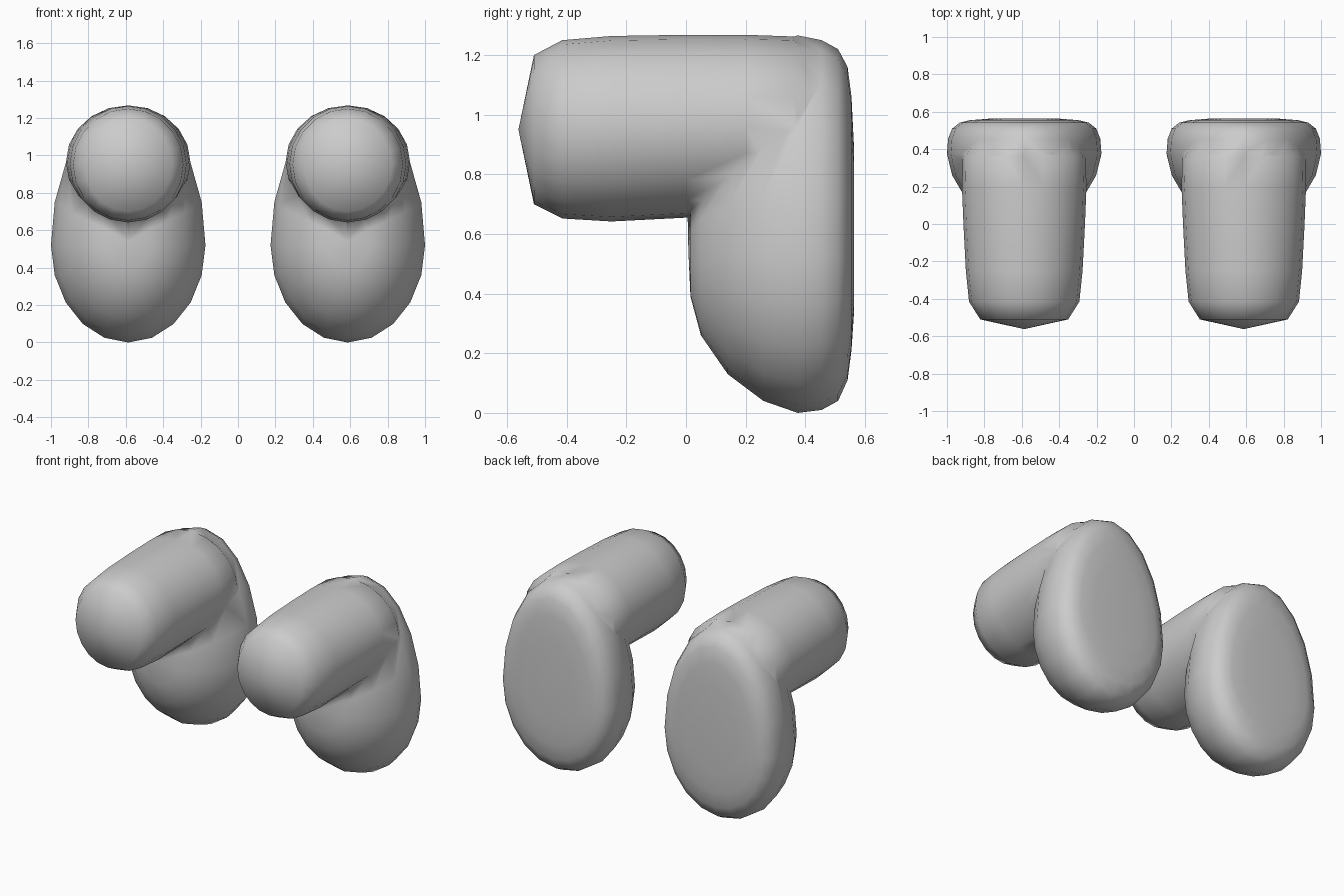
import bpy, bmesh, math

if "Cube" in bpy.data.objects:
    bpy.data.objects.remove(bpy.data.objects["Cube"])

SIDES = 20
CX = 0.587  # sideways offset of each leg


def loft(name, rings, zmid=None, tips=(None, None)):
    """Rings are (y, half width, bottom z, top z); zmid is the widest height."""
    bm = bmesh.new()
    loops = []
    for y, w, zb, zt in rings:
        zm = (zb + zt) / 2 if zmid is None else zmid
        loop = []
        for i in range(SIDES):
            a = 2 * math.pi * i / SIDES
            c = math.cos(a)
            z = zm + c * ((zt - zm) if c > 0 else (zm - zb))
            loop.append(bm.verts.new((CX + w * math.sin(a), y, z)))
        loops.append(loop)
    for a, b in zip(loops, loops[1:]):
        for i in range(SIDES):
            j = (i + 1) % SIDES
            bm.faces.new((a[i], a[j], b[j], b[i]))
    for loop, tip in zip((loops[0], loops[-1]), tips):
        if tip is None:
            bm.faces.new(loop)
        else:
            v = bm.verts.new((CX, tip[0], tip[1]))
            for i in range(SIDES):
                bm.faces.new((loop[i], loop[(i + 1) % SIDES], v))
    bmesh.ops.recalc_face_normals(bm, faces=bm.faces)
    me = bpy.data.meshes.new(name)
    bm.to_mesh(me)
    bm.free()
    ob = bpy.data.objects.new(name, me)
    bpy.context.collection.objects.link(ob)
    return ob


# Horizontal leg tube with a shallow pointed end
leg = loft("legs", [
    (-0.51, 0.235, 0.70, 1.20),
    (-0.415, 0.295, 0.652, 1.25),
    (-0.25, 0.312, 0.642, 1.264),
    (0.0, 0.325, 0.655, 1.268),
    (0.20, 0.333, 0.66, 1.268),
    (0.36, 0.33, 0.67, 1.264),
    (0.44, 0.28, 0.72, 1.20),
], tips=((-0.562, 0.95), None))

# Egg-shaped foot with a flat sole facing back
foot = loft("foot", [
    (0.563, 0.19, 0.33, 0.90),
    (0.555, 0.29, 0.21, 1.06),
    (0.542, 0.345, 0.11, 1.16),
    (0.51, 0.385, 0.04, 1.22),
    (0.455, 0.407, 0.01, 1.25),
    (0.375, 0.413, 0.0, 1.266),
    (0.26, 0.385, 0.04, 1.21),
    (0.14, 0.315, 0.13, 1.08),
    (0.05, 0.215, 0.26, 0.93),
    (0.015, 0.12, 0.39, 0.80),
], zmid=0.52, tips=(None, (0.008, 0.54)))
foot.hide_render = True

# Fuse foot and leg, tidy the seam, then mirror to the other side
boo = leg.modifiers.new("fuse", 'BOOLEAN')
boo.operation = 'UNION'
boo.solver = 'EXACT'
boo.object = foot
weld = leg.modifiers.new("weld", 'WELD')
weld.merge_threshold = 0.012
mir = leg.modifiers.new("mirror", 'MIRROR')
mir.use_axis = (True, False, False)
mir.use_mirror_merge = False

bpy.context.view_layer.objects.active = leg
leg.select_set(True)
for m in [m.name for m in leg.modifiers]:
    bpy.ops.object.modifier_apply(modifier=m)
bpy.data.objects.remove(foot)
for p in leg.data.polygons:
    p.use_smooth = True
